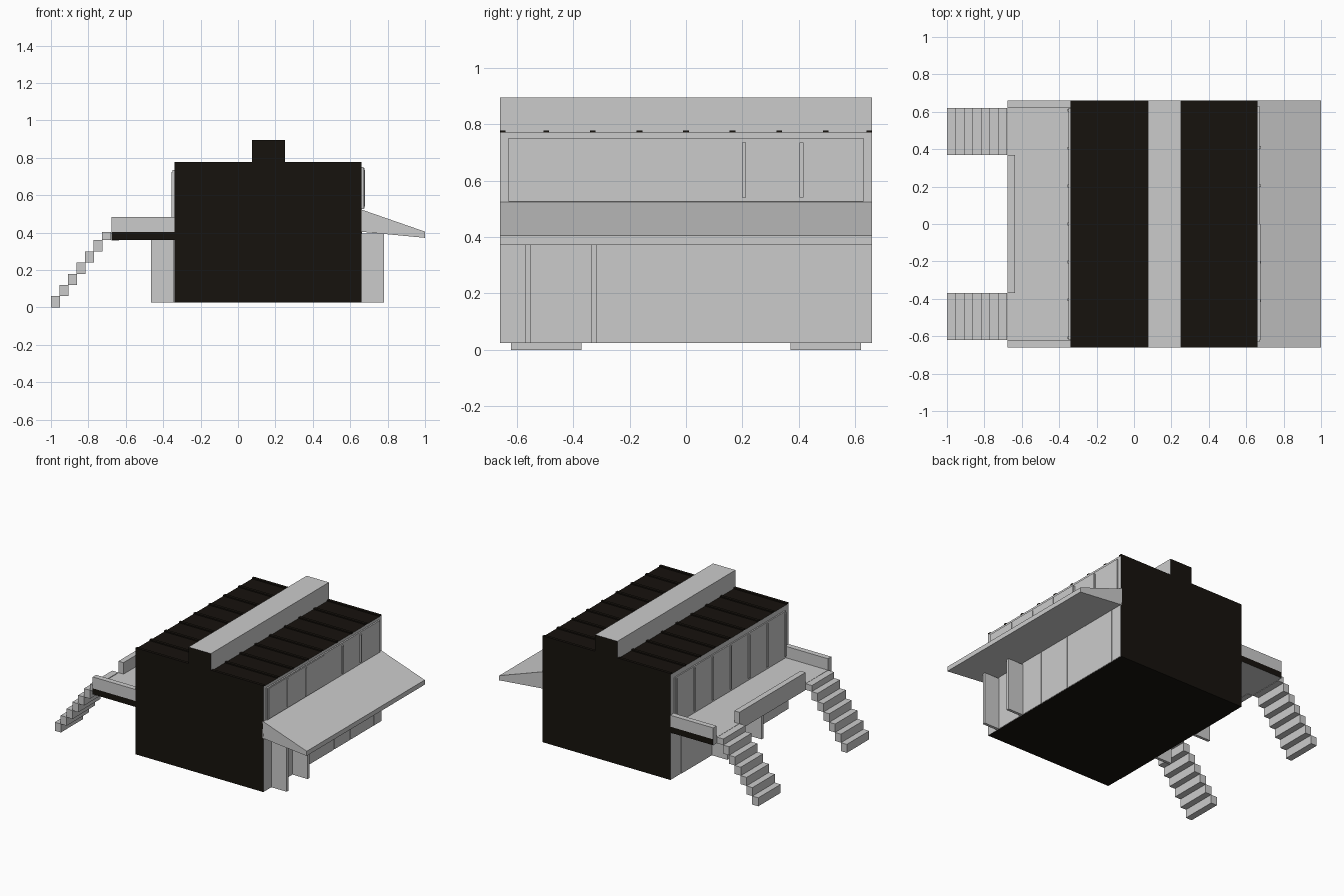
import bpy, bmesh

if "Cube" in bpy.data.objects:
    bpy.data.objects.remove(bpy.data.objects["Cube"])

dark = bpy.data.materials.new("dark_cladding")
dark.diffuse_color = (0.008, 0.006, 0.004, 1)
dark.use_nodes = True
dark.node_tree.nodes["Principled BSDF"].inputs["Base Color"].default_value = dark.diffuse_color
grey = bpy.data.materials.new("grey")
grey.diffuse_color = (0.8, 0.8, 0.8, 1)
grey.use_nodes = True
grey.node_tree.nodes["Principled BSDF"].inputs["Base Color"].default_value = grey.diffuse_color


def prism(name, profile, y0, y1, dark_axes=""):
    """Extrude an x-z profile along y; faces along dark_axes become dark."""
    bm = bmesh.new()
    a = [bm.verts.new((x, y0, z)) for x, z in profile]
    b = [bm.verts.new((x, y1, z)) for x, z in profile]
    n = len(profile)
    bm.faces.new(a)
    bm.faces.new(b[::-1])
    for i in range(n):
        j = (i + 1) % n
        bm.faces.new((a[i], b[i], b[j], a[j]))
    bmesh.ops.recalc_face_normals(bm, faces=bm.faces)
    bm.normal_update()
    for f in bm.faces:
        axis = "xyz"[max(range(3), key=lambda k: abs(f.normal[k]))]
        f.material_index = int(axis in dark_axes)
    me = bpy.data.meshes.new(name)
    bm.to_mesh(me)
    bm.free()
    if dark_axes:
        me.materials.append(grey)
        me.materials.append(dark)
    ob = bpy.data.objects.new(name, me)
    bpy.context.collection.objects.link(ob)
    return ob


def box(name, x0, x1, y0, y1, z0, z1, dark_axes=""):
    return prism(name, [(x0, z0), (x1, z0), (x1, z1), (x0, z1)], y0, y1, dark_axes)


# Main block with dark ends, roof and underside; raised roof light
box("main_block", -0.34, 0.66, -0.66, 0.66, 0.025, 0.77, "yz")
box("roof_light", 0.075, 0.25, -0.66, 0.66, 0.765, 0.895, "y")

# Roof battens on both sides of the roof light
for i in range(9):
    y = max(-0.65, min(0.65, -0.66 + i * 0.165))
    for x0, x1 in ((-0.34, 0.075), (0.25, 0.66)):
        box("roof_batten", x0, x1, y - 0.01, y + 0.01, 0.765, 0.778, "xyz")

# Sloping awning on the right
prism("awning", [(0.655, 0.525), (1, 0.405), (1, 0.372), (0.655, 0.405)], -0.66, 0.66)

# Right lower wall panels and open doors
edges = [-0.315, -0.13, 0.13, 0.31, 0.57, 0.66]
for a, b in zip(edges, edges[1:]):
    box("right_wall_panel", 0.655, 0.663, a + 0.002, b - 0.002, 0.026, 0.404)
box("right_doorway_panel", 0.655, 0.662, -0.54, -0.35, 0.026, 0.404)
for y in (-0.56, -0.325):
    box("right_open_door", 0.66, 0.78, y - 0.01, y + 0.01, 0.025, 0.395)

# Upper windows on the right, with sliding pane and mullions
box("right_window_band", 0.655, 0.67, -0.63, 0.63, 0.525, 0.75)
box("right_sliding_pane", 0.665, 0.675, -0.62, 0, 0.53, 0.745)
for y in (-0.41, -0.205, 0.205, 0.41):
    box("right_mullion", 0.66, 0.68, y - 0.007, y + 0.007, 0.54, 0.735)

# Upper windows on the left, above the balcony
box("left_window_band", -0.349, -0.335, -0.62, 0.62, 0.405, 0.735)
for i in range(-3, 4):
    y = i * 0.203
    box("left_mullion", -0.356, -0.34, y - 0.007, y + 0.007, 0.42, 0.725)

# Balcony deck and front parapet
box("balcony_deck", -0.675, -0.335, -0.66, 0.66, 0.36, 0.402, "y")
box("balcony_front_rail", -0.677, -0.637, -0.37, 0.37, 0.358, 0.483)

# Mirrored balcony ends, stairs and lower doors
for s in (-1, 1):
    box("balcony_end_rail", -0.675, -0.34, *sorted((s * 0.622, s * 0.66)), 0.402, 0.483)
    for i in range(7):
        x = -1 + i * 0.0457
        box("stair_step", x, x + 0.0475, *sorted((s * 0.37, s * 0.62)),
            i * 0.06, min(i * 0.06 + 0.06, 0.403))
    box("left_open_door", -0.465, -0.34, s * 0.19 - 0.01, s * 0.19 + 0.01, 0.025, 0.36)
    box("left_wall_panel", -0.344, -0.335, *sorted((s * 0.2, s * 0.54)), 0.026, 0.36)
